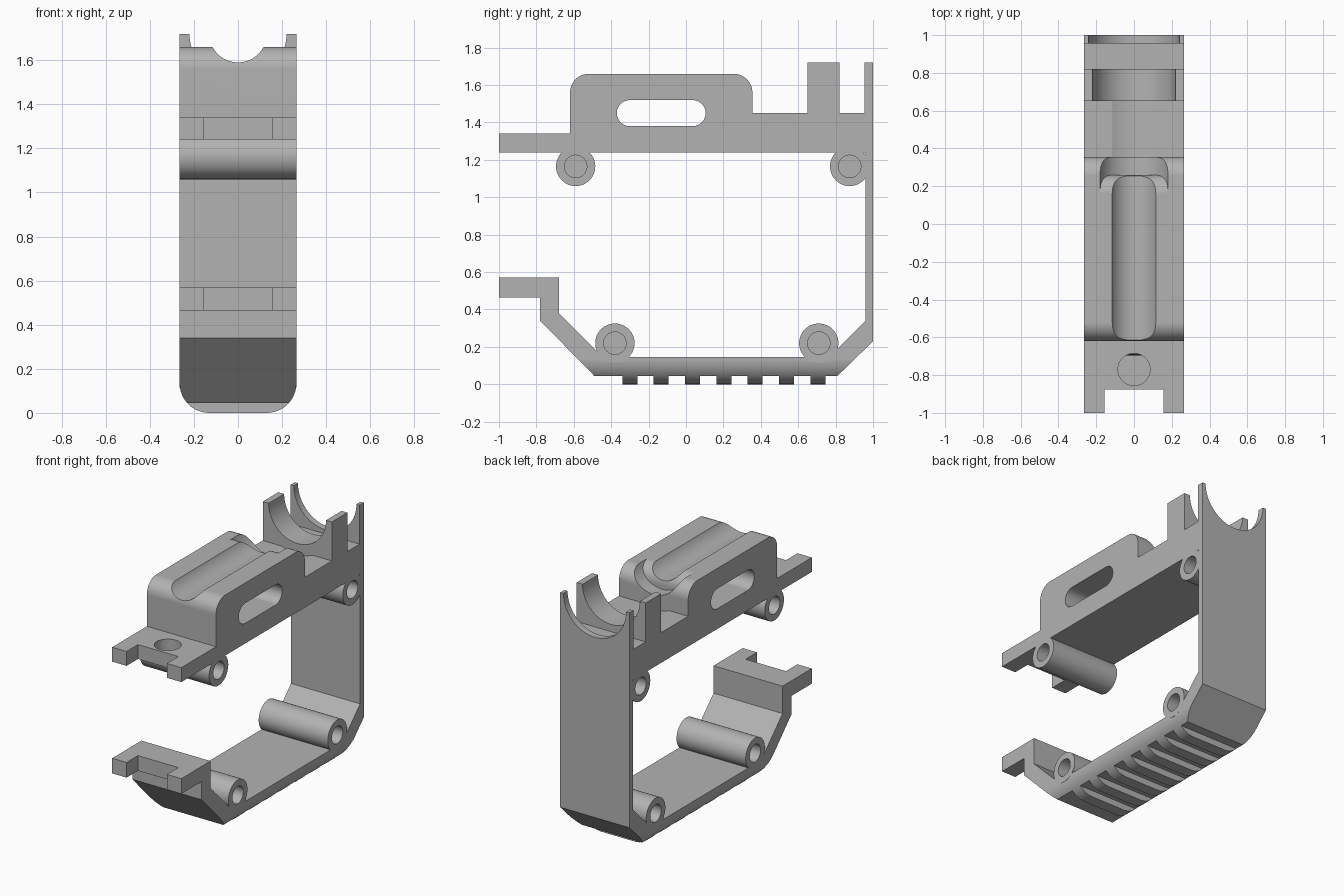
import bpy, bmesh, math
from mathutils import Vector

if "Cube" in bpy.data.objects:
    bpy.data.objects.remove(bpy.data.objects["Cube"], do_unlink=True)

HALF = 0.265          # half width of the strap
TUBE_Z = 1.72         # axis height of the cradled tube

grey = bpy.data.materials.new("plain grey")
grey.use_nodes = True
colour = (0.45, 0.45, 0.45, 1)
grey.diffuse_color = colour
grey.node_tree.nodes["Principled BSDF"].inputs["Base Color"].default_value = colour


def arc(cx, cy, r, start, end, steps=12):
    """Points along a circular arc, angles in degrees."""
    angles = [math.radians(start + (end - start) * i / steps) for i in range(steps + 1)]
    return [(cx + r * math.cos(a), cy + r * math.sin(a)) for a in angles]


def prism(name, points, axis, low, high):
    """Extrude a flat profile along one axis; the profile uses the other two axes in order."""
    def place(p, t):
        co = list(p)
        co.insert("xyz".index(axis), t)
        return Vector(co)
    bm = bmesh.new()
    face = bm.faces.new([bm.verts.new(place(p, low)) for p in points])
    ext = bmesh.ops.extrude_face_region(bm, geom=[face])
    moved = [g for g in ext["geom"] if isinstance(g, bmesh.types.BMVert)]
    bmesh.ops.translate(bm, verts=moved, vec=place((0, 0), high - low))
    bmesh.ops.recalc_face_normals(bm, faces=bm.faces)
    mesh = bpy.data.meshes.new(name)
    bm.to_mesh(mesh)
    bm.free()
    obj = bpy.data.objects.new(name, mesh)
    bpy.context.collection.objects.link(obj)
    mesh.materials.append(grey)
    return obj


def rod(name, a, b, r, axis, low, high, sides=64):
    return prism(name, arc(a, b, r, 0, 360, sides)[:-1], axis, low, high)


def combine(target, tool, operation="DIFFERENCE"):
    """Apply a boolean and throw the tool away."""
    mod = target.modifiers.new(operation.lower(), "BOOLEAN")
    mod.operation, mod.solver, mod.object = operation, "EXACT", tool
    dg = bpy.context.evaluated_depsgraph_get()
    mesh = bpy.data.meshes.new_from_object(target.evaluated_get(dg))
    target.modifiers.clear()
    target.data = mesh
    bpy.data.objects.remove(tool, do_unlink=True)


# Side profile: upper tab, raised block, shelf, two cradle posts, back wall
profile = [(-1, 1.24), (-1, 1.34), (-0.62, 1.34)]
profile += arc(-0.52, 1.56, 0.1, 180, 90) + arc(0.255, 1.56, 0.1, 90, 0)
profile += [(0.355, 1.45), (0.65, 1.45), (0.65, TUBE_Z), (0.82, TUBE_Z),
            (0.82, 1.45), (0.955, 1.45), (0.955, TUBE_Z), (1, TUBE_Z),
            (1, 0.23), (0.81, 0.045)]
# Grip ribs under the floor
for i in reversed(range(7)):
    y = -0.34 + i * 0.1675
    profile += [(y + 0.08, 0.045), (y + 0.08, 0), (y, 0), (y, 0.045)]
# Front ramp, lower tab and the inner face
profile += [(-0.49, 0.045), (-0.78, 0.34), (-0.78, 0.465), (-1, 0.465),
            (-1, 0.57), (-0.68, 0.57), (-0.68, 0.38), (-0.445, 0.145),
            (0.765, 0.145), (0.96, 0.34), (0.96, 1.24)]
frame = prism("strap_frame", profile, "x", -HALF, HALF)

# Rounded lower edges across the width
envelope = [(HALF, 2), (-HALF, 2)]
envelope += arc(-0.13, 0.135, 0.135, 180, 270) + arc(0.13, 0.135, 0.135, 270, 360)
combine(frame, prism("envelope", envelope, "y", -1.2, 1.2), "INTERSECT")

# Four cross bosses with blind holes at both ends
for y, z in [(-0.59, 1.165), (0.875, 1.165), (-0.38, 0.22), (0.71, 0.22)]:
    combine(frame, rod("boss", y, z, 0.105, "x", -HALF, HALF), "UNION")
    for side in (-1, 1):
        ends = sorted((side * 0.1, side * 0.4))
        combine(frame, rod("boss_hole", y, z, 0.06, "x", *ends, sides=40))

# Slot through the raised block
slot = arc(-0.3, 1.45, 0.07, 90, 270) + arc(0.035, 1.45, 0.07, -90, 90)
combine(frame, prism("slot", slot, "x", -0.5, 0.5))

# Notches in both tabs and the hole in the upper one
notch = [(-0.155, -1.1), (0.155, -1.1), (0.155, -0.875), (-0.155, -0.875)]
combine(frame, prism("tab_notch", notch, "z", 0.4, 1.5))
combine(frame, rod("tab_hole", 0, -0.77, 0.085, "z", 1.2, 1.4))

# Recess at the back of the block, rounded over at its inner end
recess = arc(0.16, 1.56, 0.1, 90, 0) + [(0.26, 1.4), (0.45, 1.4), (0.45, 2), (0.16, 2)]
recess_tool = prism("recess", recess, "x", -0.4, 0.4)
combine(recess_tool, rod("recess_rod", 0, TUBE_Z, 0.19, "y", 0, 0.6), "INTERSECT")
combine(frame, recess_tool)

# Tube seat: groove in the block, shallow scoop in the shelf, two cradles
for r, low, high in [(0.13, -0.8, 0.45), (0.295, 0.355, 0.65),
                     (0.22, 0.6, 0.9), (0.24, 0.9, 1.1)]:
    combine(frame, rod("tube_cut", 0, TUBE_Z, r, "y", low, high, sides=96))

# Smooth curved faces, keep flats crisp
bpy.ops.object.select_all(action="DESELECT")
frame.select_set(True)
bpy.context.view_layer.objects.active = frame
bpy.ops.object.shade_smooth_by_angle(angle=math.radians(30))
weighted = frame.modifiers.new("even_normals", "WEIGHTED_NORMAL")
weighted.keep_sharp = True
